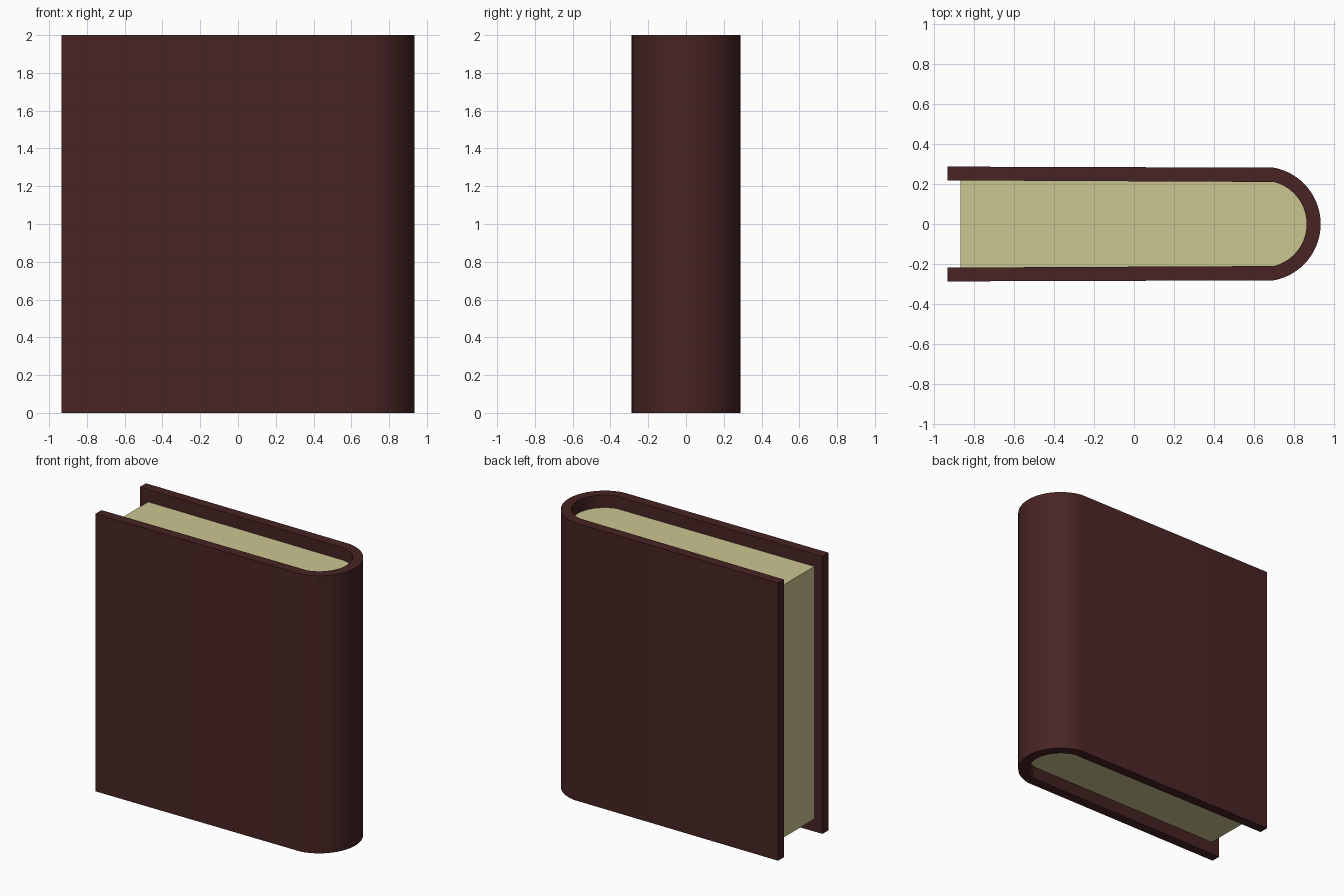
import bpy, bmesh, math

if "Cube" in bpy.data.objects:
    bpy.data.objects.remove(bpy.data.objects["Cube"])

def material(name, rgb):
    m = bpy.data.materials.new(name)
    m.diffuse_color = (*rgb, 1)
    m.use_nodes = True
    m.node_tree.nodes["Principled BSDF"].inputs["Base Color"].default_value = m.diffuse_color
    return m

def extrude_outline(name, pts, z0, z1, mat):
    """Extrude a flat outline (counter-clockwise) into an upright solid."""
    bm = bmesh.new()
    face = bm.faces.new([bm.verts.new((x, y, z0)) for x, y in pts])
    ext = bmesh.ops.extrude_face_region(bm, geom=[face], use_keep_orig=True)
    top = [g for g in ext["geom"] if isinstance(g, bmesh.types.BMVert)]
    bmesh.ops.translate(bm, verts=top, vec=(0, 0, z1 - z0))
    bmesh.ops.recalc_face_normals(bm, faces=bm.faces)
    me = bpy.data.meshes.new(name)
    bm.to_mesh(me)
    bm.free()
    me.materials.append(mat)
    ob = bpy.data.objects.new(name, me)
    bpy.context.collection.objects.link(ob)
    bpy.ops.object.select_all(action='DESELECT')
    ob.select_set(True)
    bpy.context.view_layer.objects.active = ob
    bpy.ops.object.shade_smooth_by_angle(angle=math.radians(30))
    return ob

def wrap(x_back, y_back, radius, cx=0.648, x_join=0.70, n=32):
    """Slightly tapered sides joined by a round spine, from -y to +y."""
    a = math.acos((x_join - cx) / radius)
    arc = [(cx + radius * math.cos(t), radius * math.sin(t))
           for t in (-a + 2 * a * i / n for i in range(n + 1))]
    return [(x_back, -y_back)] + arc + [(x_back, y_back)]

leather = material("dark red leather", (0.065, 0.0175, 0.0175))
paper = material("cream paper", (0.60, 0.56, 0.28))

# Cover: one bent sheet, outer outline out and inner outline back
outer = wrap(-0.935, 0.2875, 0.287)
inner = wrap(-0.935, 0.2185, 0.217)
extrude_outline("cover", outer + inner[::-1], 0, 2, leather)

# Page block, recessed at top, bottom and open edge
extrude_outline("pages", wrap(-0.87, 0.2185, 0.217), 0.09, 1.91, paper)
